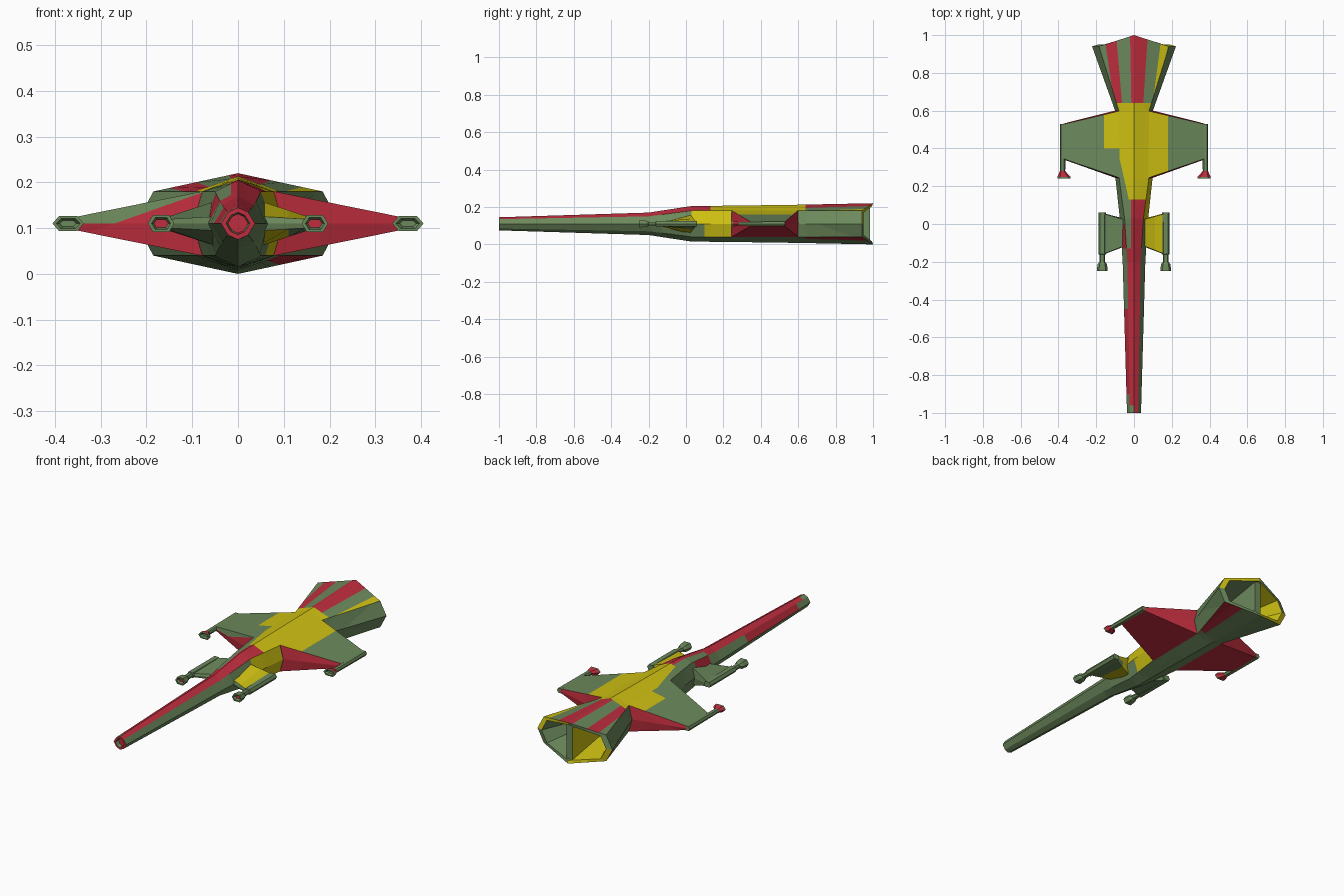
import bpy, bmesh
from mathutils import Vector

if "Cube" in bpy.data.objects:
    bpy.data.objects.remove(bpy.data.objects["Cube"])

ZC = 0.11  # height of the ship's axis
GREEN, RED, YELLOW = 0, 1, 2


def material(name, rgb):
    m = bpy.data.materials.new(name)
    m.diffuse_color = (*rgb, 1)
    m.use_nodes = True
    m.node_tree.nodes["Principled BSDF"].inputs["Base Color"].default_value = m.diffuse_color
    return m


MATS = [material("sage_green", (0.15, 0.25, 0.107)),
        material("crimson_red", (0.52, 0.027, 0.048)),
        material("mustard_yellow", (0.62, 0.53, 0.006))]


def build(name, rings, rule, cuts=()):
    """Loft closed rings, cut along paint lines, colour faces by rule(centre, normal)."""
    bm = bmesh.new()
    loops = [[bm.verts.new(p) for p in r] for r in rings]
    n = len(loops[0])
    for a, b in zip(loops, loops[1:]):
        for i in range(n):
            bm.faces.new((a[i], a[(i + 1) % n], b[(i + 1) % n], b[i]))
    bm.faces.new(loops[0])
    bm.faces.new(loops[-1])
    bmesh.ops.recalc_face_normals(bm, faces=bm.faces)
    for co, no in cuts:
        bmesh.ops.bisect_plane(bm, geom=bm.verts[:] + bm.edges[:] + bm.faces[:],
                               plane_co=co, plane_no=no)
    bm.normal_update()
    for f in bm.faces:
        f.material_index = rule(f.calc_center_median(), f.normal)
    me = bpy.data.meshes.new(name)
    bm.to_mesh(me)
    bm.free()
    for m in MATS:
        me.materials.append(m)
    ob = bpy.data.objects.new(name, me)
    bpy.context.collection.objects.link(ob)
    return ob


def ycut(y):
    return Vector((0, y, 0)), Vector((0, 1, 0))


def xcut(x):
    return Vector((x, 0, 0)), Vector((1, 0, 0))


def octagon(y, top, cx, cz, mid, s=1.0, y_top=None):
    """Eight-sided hull section: apex, shoulder, side, mirrored."""
    yt = y if y_top is None else y_top
    pts = [(0, yt, top), (cx, y, cz), (mid, y, 0), (cx, y, -cz),
           (0, yt, -top), (-cx, y, -cz), (-mid, y, 0), (-cx, y, cz)]
    return [Vector((a * s, b, ZC + c * s)) for a, b, c in pts]


# Hull: long nose, thick middle, flared hollow engine
NOSE = (0.035, 0.022, 0.025, 0.037)
REAR = (0.11, 0.185, 0.07, 0.222)
hull = [octagon(-0.98, *NOSE, s=0.6), octagon(-1, *NOSE, s=0.7), octagon(-1, *NOSE),
        octagon(-0.2, 0.06, 0.035, 0.04, 0.06),
        octagon(0.03, 0.095, 0.05, 0.07, 0.075),
        octagon(0.24, 0.097, 0.078, 0.07, 0.098),
        octagon(0.6, 0.102, 0.08, 0.07, 0.1),
        octagon(0.94, *REAR, y_top=1.0),
        octagon(0.95, *REAR, s=0.86, y_top=0.995),
        octagon(0.76, *REAR, s=0.5)]

STRIPES = (-0.15, -0.09, -0.02, 0.07, 0.14, 0.18)  # fan stripes on the engine
STRIPE_COLOURS = (GREEN, RED, GREEN, RED, GREEN, YELLOW, GREEN)
DIAG = (Vector((-0.03, 0.14, 0)), Vector((0.245, 0.055, 0)))  # slanted yellow edge


def hull_rule(c, n):
    x, y, z = c.x, c.y, c.z - ZC
    r = x * 1.05 / (y + 0.1) if y > 0.6 else 0
    if n.y < -0.9:
        return RED
    if y > 0.9 and n.y > 0.8:                      # engine rim
        return YELLOW if x * z > 0 else GREEN
    if y > 0.7 and n.x * x + n.z * z < 0:          # engine inside
        return YELLOW if x < 0 else GREEN
    if y > 0.7 and n.y > 0.9:
        return GREEN
    if n.z > 0.7:                                  # upper deck
        if y > 0.64:
            return STRIPE_COLOURS[sum(r > s for s in STRIPES)]
        if y > 0.13:
            slanted = (Vector((x, y, 0)) - DIAG[0]).dot(DIAG[1]) < 0
            return GREEN if slanted and y < 0.4 else YELLOW
        if y > -0.13 and x < -0.015:
            return GREEN
        return GREEN if y < -0.96 and x < 0 else RED
    if n.z < -0.5 and y > 0.64 and r > 0.09:       # red streak below the engine
        return RED
    if x > 0 and n.z > -0.7:                       # yellow flank patch
        if (z > 0 and 0.03 < y < 0.24) or (z < 0 and 0.1 < y < 0.24):
            return YELLOW
    if x < 0 and n.z > 0.1 and (-0.9 < y < -0.45 or -0.13 < y < 0):
        return RED
    return GREEN


hull_cuts = [ycut(y) for y in (-0.96, -0.9, -0.45, -0.13, 0, 0.1, 0.13, 0.4, 0.64)]
hull_cuts += [xcut(-0.015), DIAG]
hull_cuts += [(Vector((0, -0.1, 0)), Vector((1.05, -s, 0))) for s in STRIPES + (0.09,)]
build("hull", hull, hull_rule, hull_cuts)

# Upright divider inside the engine opening
build("engine_divider",
      [[Vector((x, y, ZC + z)) for x, z in
        ((-0.018, -h), (0.018, -h), (0.018, h), (-0.018, h))]
       for y, h in ((0.75, 0.05), (0.985, 0.093))],
      lambda c, n: YELLOW if n.x < -0.5 else GREEN)


def wing_section(x, front, back, zf, zb, nose):
    """Six-sided wing section with creased leading and trailing edges."""
    pts = [(front - nose, 0), (front, zf), (back, zb),
           (back + nose, 0), (back, -zb), (front, -zf)]
    return [Vector((x, y, ZC + z)) for y, z in pts]


# Slanted paint edge on the front of the left wing
SLANT = (Vector((-0.27, 0, 0.11)), Vector((-0.06, 0, 0.17)))


def wing_rule(c, n):
    if n.z > 0.6:
        inner = -0.16 < c.x < 0.18 and (c.x > 0 or c.y > 0.4)
        return YELLOW if inner else GREEN
    if n.y < -0.5 and n.z > 0 and c.x < 0 and (c - SLANT[0]).dot(SLANT[1]) > 0:
        return GREEN
    return RED


def canard_rule(c, n):
    if c.x < 0 or n.y < -0.6:
        return GREEN
    return YELLOW if c.x < (0.15 if n.z > 0 else 0.11) else GREEN


def hexagon(xc, y, w, h):
    pts = [(-w, 0), (-0.6 * w, h), (0.6 * w, h), (w, 0), (0.6 * w, -h), (-0.6 * w, -h)]
    return [Vector((xc + a, y, ZC + b)) for a, b in pts]


for side, s in (("left", -1), ("right", 1)):
    # Main wings
    build(side + "_wing",
          [wing_section(s * 0.07, 0.242, 0.6, 0.072, 0.072, 0.008),
           wing_section(s * 0.372, 0.345, 0.528, 0.011, 0.011, 0.004)],
          wing_rule, [xcut(0.18), xcut(-0.16), ycut(0.4)] + ([SLANT] if s < 0 else []))

    # Small forward wings
    build(side + "_canard",
          [wing_section(s * 0.04, -0.11, 0.02, 0.016, 0.052, 0.005),
           wing_section(s * 0.165, -0.16, 0.055, 0.009, 0.011, 0.003)],
          canard_rule, [xcut(0.15), xcut(0.11)])

    # Wing tip guns with flared muzzles
    build(side + "_wing_gun",
          [hexagon(s * 0.378, 0.53, 0.015, 0.012), hexagon(s * 0.378, 0.28, 0.014, 0.010),
           hexagon(s * 0.371, 0.25, 0.034, 0.016), hexagon(s * 0.371, 0.242, 0.034, 0.016),
           hexagon(s * 0.371, 0.242, 0.026, 0.011), hexagon(s * 0.371, 0.255, 0.018, 0.007)],
          lambda c, n: RED if 0.248 < c.y < 0.28 and n.y > 0.1 else GREEN)

    # Canard guns with red muzzle recess
    build(side + "_canard_gun",
          [hexagon(s * 0.168, 0.06, 0.021, 0.014), hexagon(s * 0.168, -0.16, 0.021, 0.014),
           hexagon(s * 0.168, -0.162, 0.014, 0.011), hexagon(s * 0.168, -0.20, 0.014, 0.011),
           hexagon(s * 0.168, -0.212, 0.025, 0.017), hexagon(s * 0.168, -0.25, 0.029, 0.019),
           hexagon(s * 0.168, -0.25, 0.021, 0.013), hexagon(s * 0.168, -0.235, 0.016, 0.009)],
          lambda c, n: RED if c.y < -0.23 and n.y < -0.9 and abs(c.y + 0.25) > 0.004 else GREEN)
